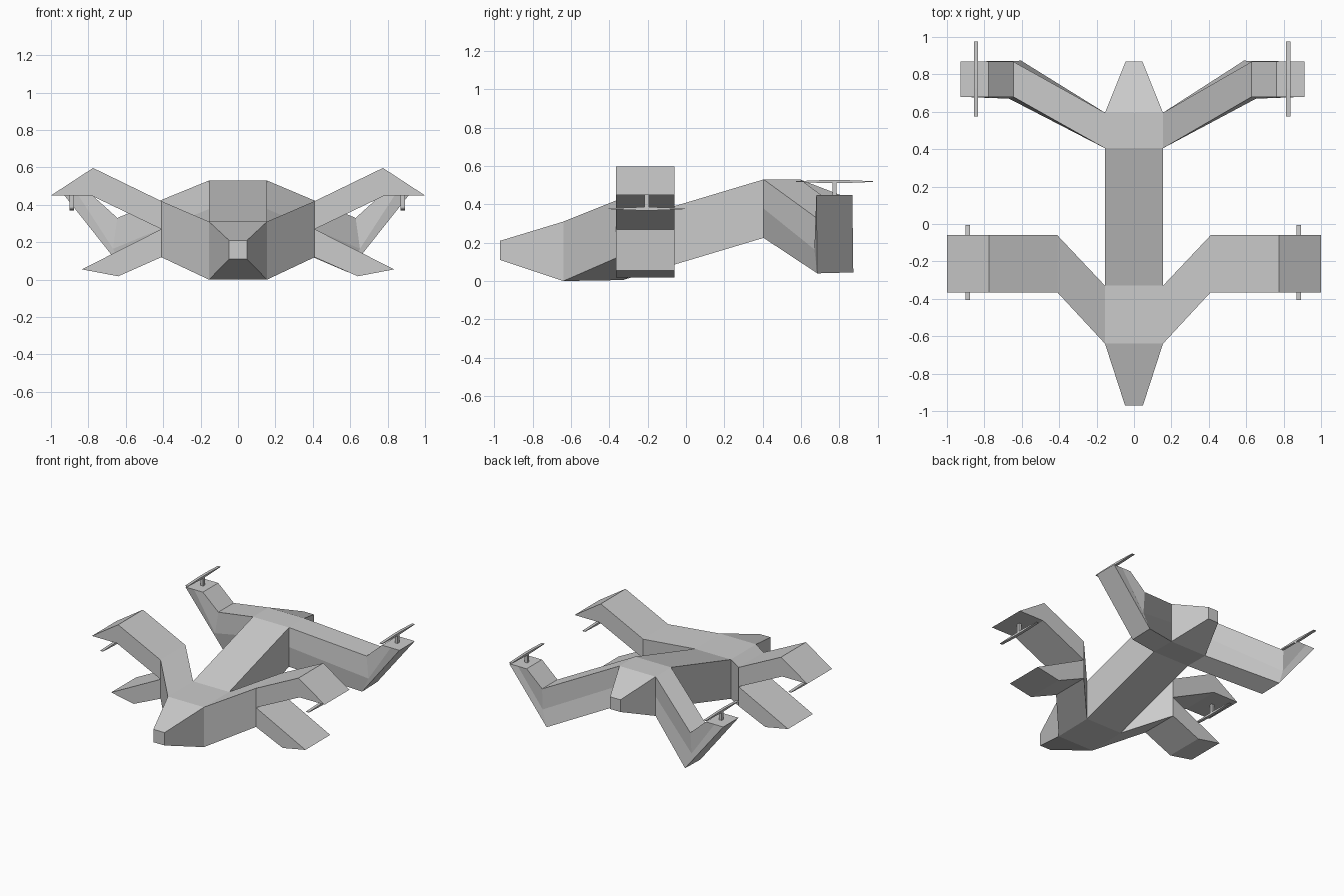
import bpy, bmesh
from mathutils import Vector

if "Cube" in bpy.data.objects:
    bpy.data.objects.remove(bpy.data.objects["Cube"])


def finish(bm, name):
    bmesh.ops.remove_doubles(bm, verts=bm.verts, dist=0.0005)
    bmesh.ops.recalc_face_normals(bm, faces=bm.faces)
    mesh = bpy.data.meshes.new(name)
    bm.to_mesh(mesh)
    bm.free()
    obj = bpy.data.objects.new(name, mesh)
    bpy.context.collection.objects.link(obj)
    return obj


def loft(bm, sections, skip=(), cap_start=False, cap_end=False):
    """Bridge matching rings of points; skip = (segment, side) left open."""
    rings = [[bm.verts.new(p) for p in s] for s in sections]
    n = len(rings[0])
    for i, (a, b) in enumerate(zip(rings, rings[1:])):
        for k in range(n):
            if (i, k) not in skip:
                j = (k + 1) % n
                bm.faces.new((a[k], a[j], b[j], b[k]))
    if cap_start:
        bm.faces.new(rings[0])
    if cap_end:
        bm.faces.new(rings[-1])


def ring_y(y, w, z0, z1):
    return [(-w, y, z0), (w, y, z0), (w, y, z1), (-w, y, z1)]


def strip(points, y0, y1):
    """Closed section: x/z points along the front, then back again."""
    front = [(x, y0, z) for x, z in points]
    back = [(x, y1, z) for x, z in reversed(points)]
    return front + back


def place(section, side, shift=0.0):
    return [(side * x + shift, y, z) for x, y, z in section]


HW = 0.155
bm = bmesh.new()

# Fuselage: nose, front block, spine, rear block, tail (sides open for arms)
loft(bm, [ring_y(-0.97, 0.048, 0.11, 0.21),
          ring_y(-0.64, HW, 0.0, 0.31),
          ring_y(-0.33, HW, 0.005, 0.31),
          ring_y(0.405, HW, 0.225, 0.53),
          ring_y(0.595, HW, 0.225, 0.53),
          ring_y(0.868, 0.045, 0.33, 0.425)],
     skip={(1, 1), (1, 3), (3, 1), (3, 3)}, cap_start=True, cap_end=True)

for s in (-1, 1):
    F, B = -0.365, -0.06
    # Front shoulder, sweeping back from the front block
    shoulder = [(HW, -0.64, 0.31), (HW, -0.64, 0.0),
                (HW, -0.33, 0.005), (HW, -0.33, 0.31)]
    loft(bm, [place(shoulder, s),
              place(strip([(0.41, 0.42), (0.41, 0.12)], F, B), s)])
    # Upper front wing, bent down at the tip
    loft(bm, [place(strip(p, F, B), s) for p in (
        [(0.41, 0.42), (0.41, 0.27)],
        [(0.775, 0.597), (0.785, 0.45)])])
    loft(bm, [place(strip([(0.775, 0.597), (0.785, 0.45), (1.0, 0.45)], q, q), s)[:3]
              for q in (F, B)], skip={(0, 0)}, cap_start=True, cap_end=True)
    # Lower front wing
    loft(bm, [place(strip(p, F, B), s) for p in (
        [(0.41, 0.27), (0.41, 0.12)],
        [(0.835, 0.055), (0.64, 0.018)])], cap_end=True)
    # Rear arm, dropping outward and then bending up to a flat tip
    d = -0.008
    root = place(strip([(HW, 0.53), (HW, 0.378), (HW, 0.225)], 0.405, 0.595), s)
    bend = [(0.637, 0.68, 0.33), (0.66, 0.67, 0.165), (0.595, 0.685, 0.04),
            (0.595, 0.873, 0.045), (0.64, 0.857, 0.165), (0.637, 0.868, 0.33)]
    tip = strip([(0.77, 0.45), (0.845, 0.45), (0.92, 0.45)], 0.68, 0.868)
    loft(bm, [root, place(bend, s, d), place(tip, s, d)], cap_end=True)

finish(bm, "airframe")


def rotor(name, x, y, z_base, z_blade):
    # Short square mast with a thin tapered two-ended blade
    bm = bmesh.new()
    r = 0.011
    loft(bm, [[(x - r, y - r, z), (x + r, y - r, z), (x + r, y + r, z), (x - r, y + r, z)]
              for z in (z_base, z_blade)], cap_start=True, cap_end=True)
    profile = [(-0.2, 0.002), (-0.05, 0.008), (0.05, 0.008), (0.2, 0.002),
               (0.2, -0.002), (0.05, -0.008), (-0.05, -0.008), (-0.2, -0.002)]
    loft(bm, [[(x + dx, y + u, z_blade + v) for u, v in profile]
              for dx in (-0.011, 0.011)], cap_start=True, cap_end=True)
    finish(bm, name)


for s, label in ((-1, "left"), (1, "right")):
    rotor("front_rotor_" + label, s * 0.885 - 0.004, -0.205, 0.452, 0.377)
    rotor("rear_rotor_" + label, s * 0.835 - 0.01, 0.775, 0.448, 0.519)
